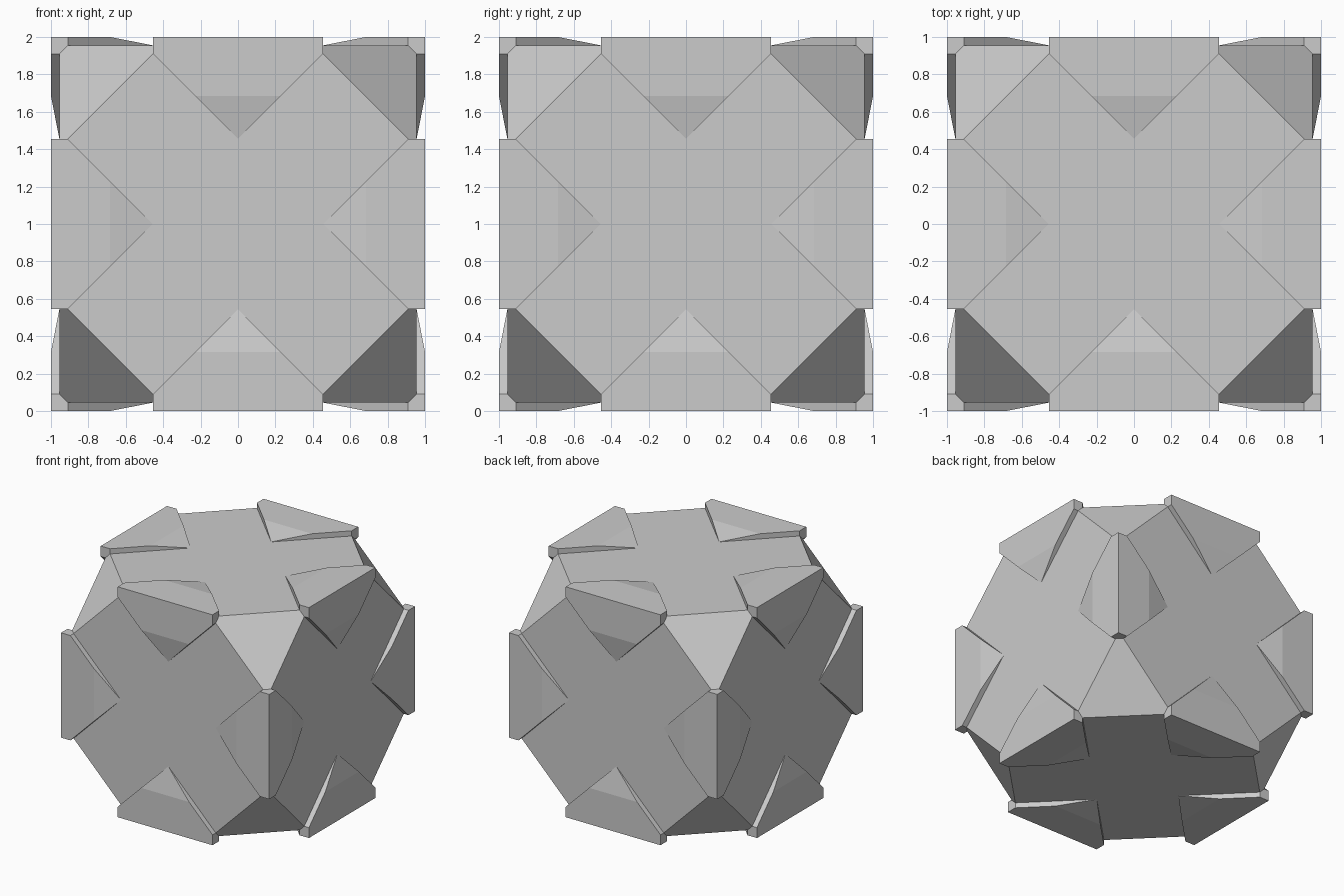
import bpy, bmesh, math
from itertools import permutations, product
from mathutils import Vector

if "Cube" in bpy.data.objects:
    bpy.data.objects.remove(bpy.data.objects["Cube"])

A, B, C = 0.455, 0.91, 0.955   # guard half length, guard lip, core half width
BEND, HALF = 0.685, 0.23       # where each guard plate bends inward


def hull(name, points):
    """Flat-faced convex solid, centred at height 1."""
    bm = bmesh.new()
    for p in points:
        bm.verts.new(p)
    bmesh.ops.convex_hull(bm, input=bm.verts[:])
    bmesh.ops.dissolve_limit(bm, angle_limit=math.radians(1),
                             verts=bm.verts[:], edges=bm.edges[:])
    bmesh.ops.recalc_face_normals(bm, faces=bm.faces[:])
    mesh = bpy.data.meshes.new(name)
    bm.to_mesh(mesh)
    bm.free()
    obj = bpy.data.objects.new(name, mesh)
    obj.location.z = 1
    bpy.context.collection.objects.link(obj)
    return obj


# Core: cube with cut corners and narrow edge chamfers
hull("core", [Vector((p[0] * s[0], p[1] * s[1], p[2] * s[2]))
              for p in permutations((A, B, C))
              for s in product((-1, 1), repeat=3)])

# Edge guard: right-angled ridge with two pointed plates bent down to the core
wing = [(A, 1, 1), (A, 1, B), (HALF, 1, BEND), (0, C, A), (A, C, B)]
guard = {(s * x, u, v) for x, y, z in wing
         for u, v in ((y, z), (z, y)) for s in (-1, 1)}

# One guard on each of the twelve cube edges
for axis, label in enumerate("xyz"):
    for i, (su, sv) in enumerate(product((-1, 1), repeat=2)):
        points = []
        for x, u, v in guard:
            p = Vector()
            p[axis], p[(axis + 1) % 3], p[(axis + 2) % 3] = x, u * su, v * sv
            points.append(p)
        hull(f"edge_guard_{label}_{i + 1}", points)
